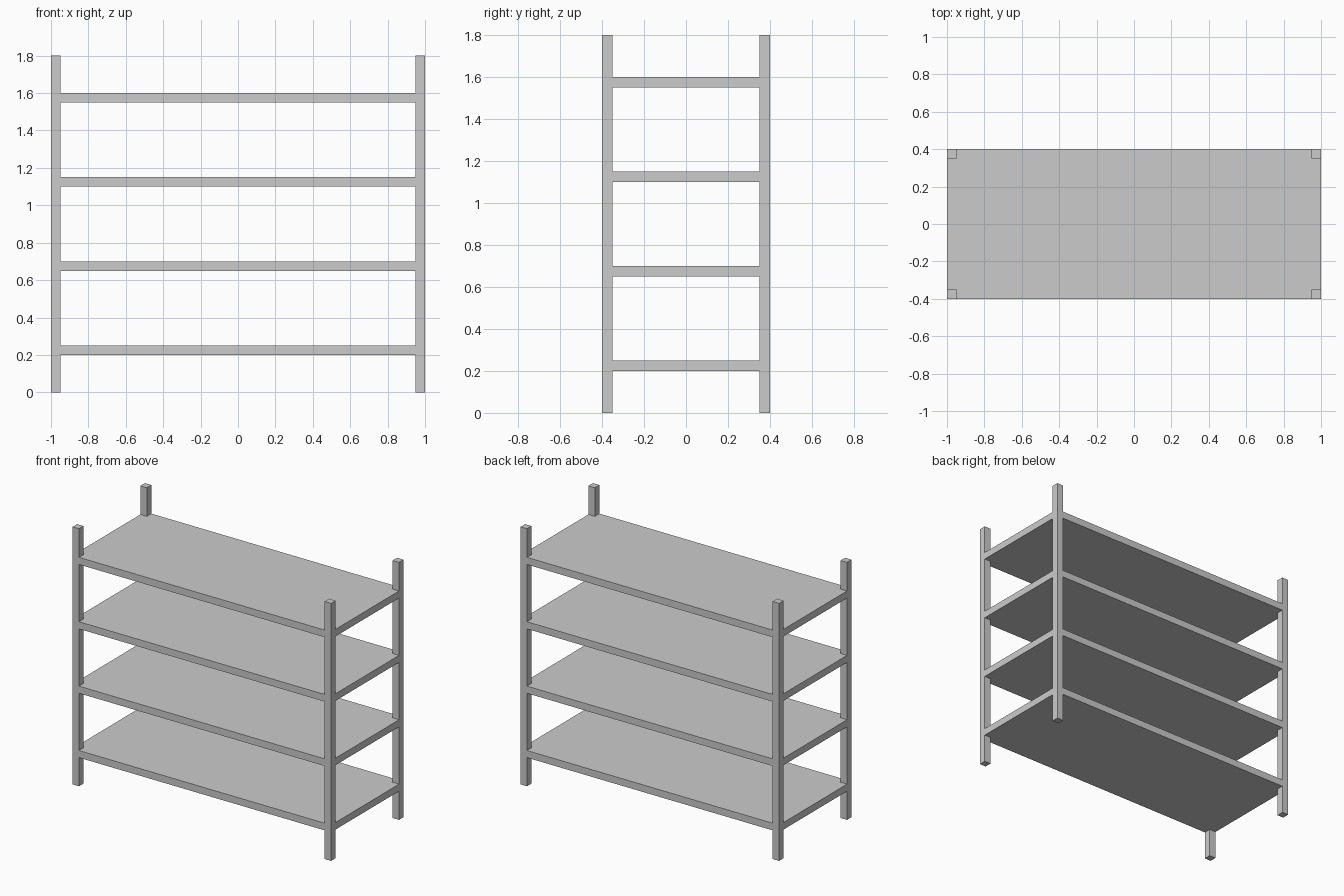
import bpy, bmesh

if "Cube" in bpy.data.objects:
    bpy.data.objects.remove(bpy.data.objects["Cube"])

HX, HY, P = 1.0, 0.4, 0.05      # half width, half depth, post thickness
HEIGHT, THICK = 1.8, 0.05


def prism(name, outline, z0, z1):
    """Extrude a flat xy outline from z0 up to z1."""
    bm = bmesh.new()
    face = bm.faces.new([bm.verts.new((x, y, z0)) for x, y in outline])
    ext = bmesh.ops.extrude_face_region(bm, geom=[face])
    top = [v for v in ext["geom"] if isinstance(v, bmesh.types.BMVert)]
    bmesh.ops.translate(bm, verts=top, vec=(0, 0, z1 - z0))
    bmesh.ops.recalc_face_normals(bm, faces=bm.faces)
    mesh = bpy.data.meshes.new(name)
    bm.to_mesh(mesh)
    bm.free()
    obj = bpy.data.objects.new(name, mesh)
    bpy.context.collection.objects.link(obj)
    return obj


# Four square corner posts
for sy, depth in ((-1, "front"), (1, "back")):
    for sx, side in ((-1, "left"), (1, "right")):
        x0, x1 = sx * (HX - P), sx * HX
        y0, y1 = sy * (HY - P), sy * HY
        prism(f"{depth}_{side}_post",
              [(x0, y0), (x1, y0), (x1, y1), (x0, y1)], 0, HEIGHT)

# Four shelves, flush with the posts and notched around them
a, b = HX - P, HY - P
notched = [(-a, -HY), (a, -HY), (a, -b), (HX, -b), (HX, b), (a, b),
           (a, HY), (-a, HY), (-a, b), (-HX, b), (-HX, -b), (-a, -b)]
for i in range(4):
    z = 0.2 + 0.45 * i
    prism(f"shelf_{i + 1}", notched, z, z + THICK)
